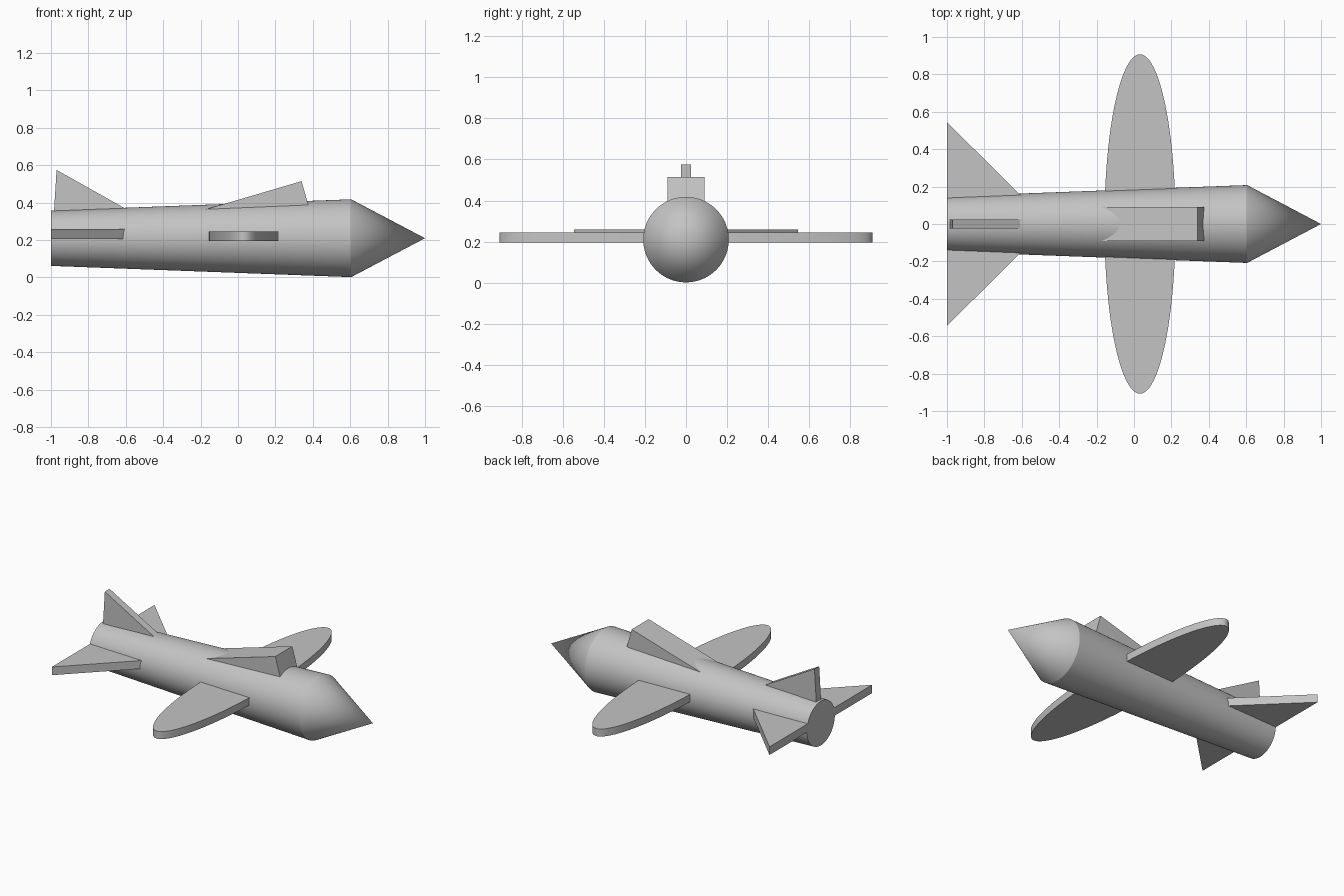
import bpy
import math
from mathutils import Matrix

if "Cube" in bpy.data.objects:
    bpy.data.objects.remove(bpy.data.objects["Cube"], do_unlink=True)

grey = bpy.data.materials.new("plain grey")
grey.use_nodes = True
colour = (0.55, 0.55, 0.55, 1)
grey.diffuse_color = colour
grey.node_tree.nodes["Principled BSDF"].inputs["Base Color"].default_value = colour

AXIS_Z = 0.21


def finish(obj, name, smooth=False):
    obj.name = name
    obj.data.materials.append(grey)
    if smooth:
        bpy.ops.object.select_all(action="DESELECT")
        obj.select_set(True)
        bpy.context.view_layer.objects.active = obj
        bpy.ops.object.shade_smooth_by_angle(angle=math.radians(25))
    return obj


def tapered_tube(name, x0, x1, r0, r1):
    """Round section running along x."""
    bpy.ops.mesh.primitive_cone_add(
        vertices=96, radius1=r0, radius2=r1, depth=x1 - x0,
        location=((x0 + x1) / 2, 0, AXIS_Z), rotation=(0, math.pi / 2, 0))
    return finish(bpy.context.object, name, True)


def slab(name, points, low, high, upright=False, smooth=False):
    """Extrude an outline: flat ones along z, upright ones along y."""
    n = len(points)
    verts = [(a, b, h) for h in (low, high) for a, b in points]
    faces = [tuple(reversed(range(n))), tuple(range(n, 2 * n))]
    faces += [(i, (i + 1) % n, (i + 1) % n + n, i + n) for i in range(n)]
    mesh = bpy.data.meshes.new(name)
    mesh.from_pydata(verts, [], faces)
    if upright:
        mesh.transform(Matrix.Rotation(math.pi / 2, 4, "X"))
    mesh.update()
    obj = bpy.data.objects.new(name, mesh)
    bpy.context.collection.objects.link(obj)
    return finish(obj, name, smooth)


# Body
tapered_tube("fuselage", -1, 0.605, 0.148, 0.208)
tapered_tube("nose_cone", 0.605, 1, 0.208, 0)

# Elliptical main wing passing through the body
angles = [math.tau * i / 96 for i in range(96)]
ellipse = [(0.032 + 0.19 * math.cos(a), 0.907 * math.sin(a)) for a in angles]
slab("main_wing", ellipse, 0.195, 0.245, smooth=True)

# Tail surfaces
slab("tailplane", [(-1, -0.544), (-0.45, 0), (-1, 0.544)], 0.205, 0.26)
slab("tail_fin", [(-0.99, 0.25), (-0.4, 0.255), (-0.97, 0.575)],
     -0.025, 0.025, upright=True)

# Wedge cockpit sunk into the top
slab("cockpit", [(-0.35, 0.312), (0.41, 0.265), (0.34, 0.515)],
     -0.09, 0.09, upright=True)
